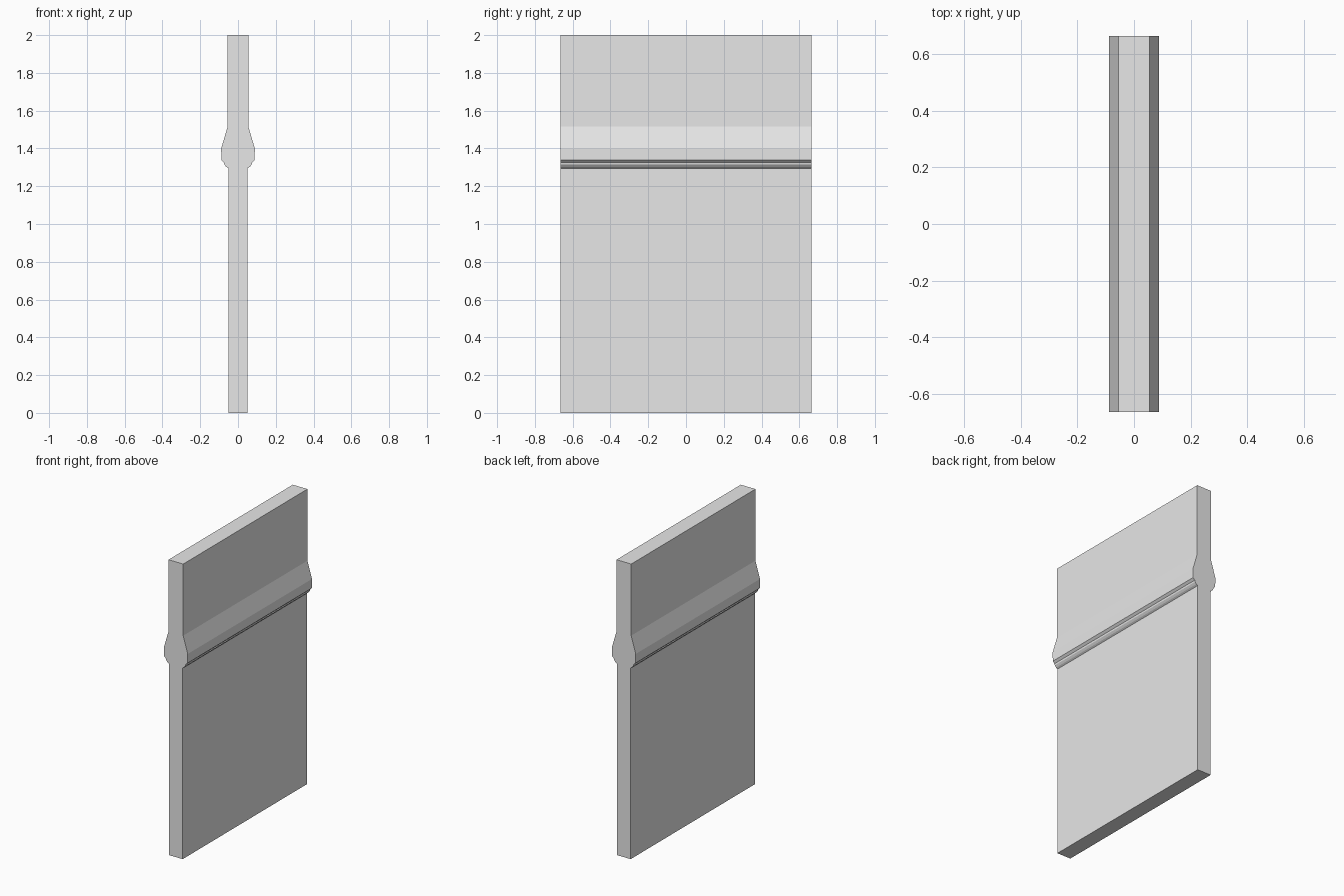
import bpy
import bmesh

if "Cube" in bpy.data.objects:
    bpy.data.objects.remove(bpy.data.objects["Cube"], do_unlink=True)

HALF_DEPTH = 0.665


def make_material(name, colour):
    mat = bpy.data.materials.new(name)
    mat.use_nodes = True
    mat.diffuse_color = colour
    mat.node_tree.nodes["Principled BSDF"].inputs["Base Color"].default_value = colour
    return mat


def extrude_profile(name, half_profile, mat):
    """Mirror a half profile (x, z) across x = 0 and extrude it along y."""
    outline = half_profile + [(-x, z) for x, z in reversed(half_profile)]
    bm = bmesh.new()
    face = bm.faces.new([bm.verts.new((x, -HALF_DEPTH, z)) for x, z in outline])
    result = bmesh.ops.extrude_face_region(bm, geom=[face], use_keep_orig=True)
    moved = [v for v in result["geom"] if isinstance(v, bmesh.types.BMVert)]
    bmesh.ops.translate(bm, verts=moved, vec=(0, 2 * HALF_DEPTH, 0))
    bmesh.ops.recalc_face_normals(bm, faces=bm.faces)
    mesh = bpy.data.meshes.new(name)
    bm.to_mesh(mesh)
    bm.free()
    mesh.materials.append(mat)
    obj = bpy.data.objects.new(name, mesh)
    bpy.context.collection.objects.link(obj)
    return obj


grey = make_material("light grey", (0.8, 0.8, 0.8, 1))

# Wall panel: plain lower wall, stepped moulding, sloped cap, upper wall
extrude_profile("wall_panel", [
    (0.051, 0.0), (0.051, 1.295),
    (0.062, 1.302), (0.072, 1.314),
    (0.074, 1.325), (0.088, 1.338),
    (0.089, 1.4), (0.055, 1.515), (0.055, 2.0),
], grey)
